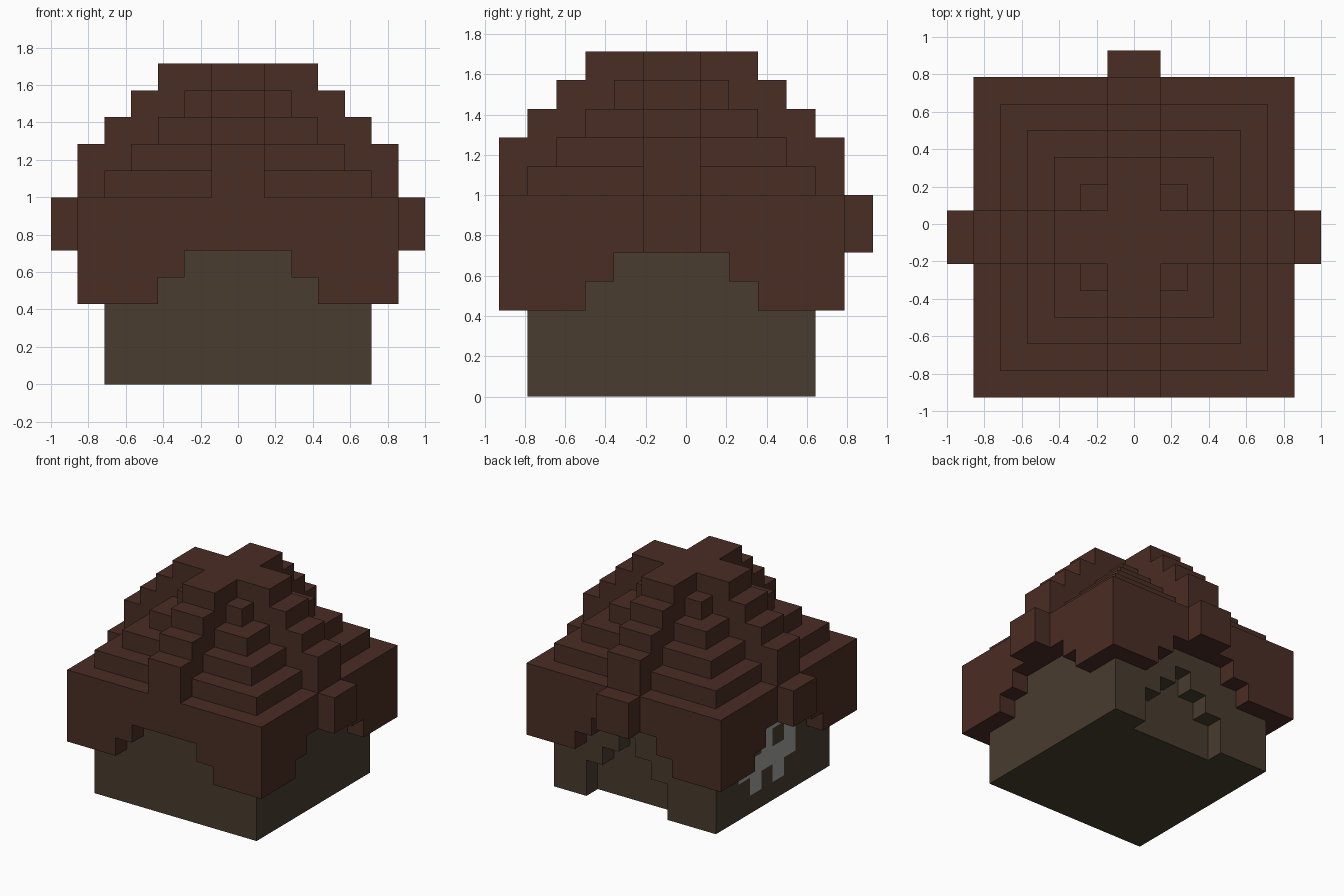
import bpy, bmesh
from mathutils import Vector

if "Cube" in bpy.data.objects:
    bpy.data.objects.remove(bpy.data.objects["Cube"])

U = 1 / 7            # edge of one block
Y_SHIFT = -0.5 * U   # hut is offset to leave room for the rear beam end


def srgb(r, g, b):
    f = lambda c: ((c / 255 + 0.055) / 1.055) ** 2.4 if c > 10 else c / 255 / 12.92
    return (f(r), f(g), f(b), 1)


def material(name, rgb):
    m = bpy.data.materials.new(name)
    m.diffuse_color = srgb(*rgb)
    m.use_nodes = True
    m.node_tree.nodes["Principled BSDF"].inputs["Base Color"].default_value = m.diffuse_color
    return m


def box(x0, x1, y0, y1, z0, z1):
    return {(x, y, z) for x in range(x0, x1) for y in range(y0, y1) for z in range(z0, z1)}


def square(r, z0, z1):
    return box(-r, r, -r, r, z0, z1)


# Walls with a stepped doorway recess in the back
walls = square(5, 0, 5)
walls -= box(-2, 3, 4, 5, 0, 2)
walls -= box(-1, 2, 4, 5, 2, 3)
walls -= box(0, 1, 4, 5, 3, 4)

# Roof: overhanging skirt with a stepped arch on every side
roof = square(6, 3, 7) - square(5, 3, 5)
for half, z in ((3, 3), (2, 4)):
    roof -= box(-half, half, -6, 6, z, z + 1) | box(-6, 6, -half, half, z, z + 1)

# Stepped pyramid
for i in range(4):
    roof |= square(5 - i, 7 + i, 8 + i)

# Crossed ridges stepping up over the pyramid
for r, z0, z1 in ((6, 7, 9), (5, 9, 10), (4, 10, 11), (3, 11, 12)):
    roof |= box(-r, r, -1, 1, z0, z1) | box(-1, 1, -r, r, z0, z1)

# Beam ends on the left, right and back
roof |= box(-7, 7, -1, 1, 5, 7) | box(-1, 1, 0, 7, 5, 7)
walls -= roof
roof |= square(5, 5, 7)
solid = walls | roof

# Emblem on the left wall, rows from the top (z = 4) down, columns from the back
EMBLEM = ("#####", "#.#.#", "#####", ".#.#.")


def is_emblem(cell, d):
    x, y, z = cell
    row, col = 4 - z, 2 - y
    return d == (-1, 0, 0) and x == -5 and 0 <= row < 4 and 0 <= col < 5 and EMBLEM[row][col] == "#"


def build(name, cells, mats, rule=None):
    """Skin the outside of a set of blocks and merge coplanar faces."""
    bm = bmesh.new()
    for cell in sorted(cells):
        for axis in range(3):
            for s in (-1, 1):
                d = [0, 0, 0]
                d[axis] = s
                d = tuple(d)
                if tuple(c + e for c, e in zip(cell, d)) in solid:
                    continue
                n = Vector(d)
                a = Vector((d[1], d[2], d[0]))
                b = n.cross(a)
                mid = Vector(cell) + Vector((0.5, 0.5, 0.5)) + n / 2
                corners = [mid + (a * p + b * q) / 2 for p, q in ((-1, -1), (1, -1), (1, 1), (-1, 1))]
                f = bm.faces.new([bm.verts.new(c * U + Vector((0, Y_SHIFT, 0))) for c in corners])
                if rule and rule(cell, d):
                    f.material_index = 1
    bmesh.ops.remove_doubles(bm, verts=bm.verts, dist=0.001)
    bmesh.ops.dissolve_limit(bm, angle_limit=0.01, verts=bm.verts, edges=bm.edges,
                             delimit={'MATERIAL'})
    me = bpy.data.meshes.new(name)
    bm.to_mesh(me)
    bm.free()
    for m in mats:
        me.materials.append(m)
    ob = bpy.data.objects.new(name, me)
    bpy.context.collection.objects.link(ob)
    return ob


roof_brown = material("roof brown", (74, 45, 36))
wall_olive = material("wall olive brown", (72, 60, 46))
emblem_grey = material("emblem grey", (160, 160, 158))

build("roof", roof, [roof_brown])
build("walls", walls, [wall_olive, emblem_grey], is_emblem)
